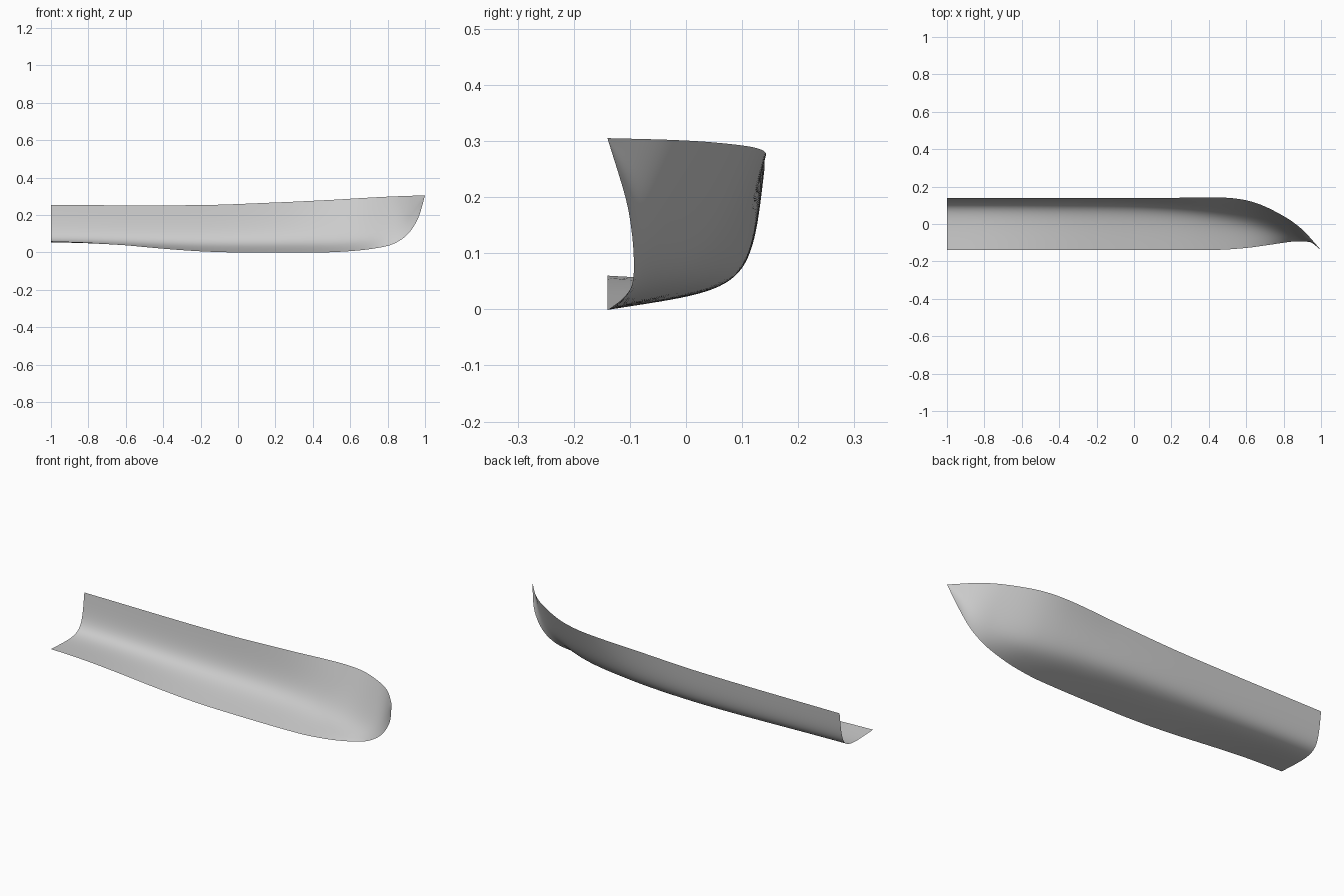
import bpy
import bmesh
from mathutils import Vector

default_cube = bpy.data.objects.get("Cube")
if default_cube:
    bpy.data.objects.remove(default_cube, do_unlink=True)


def make_material(name, colour):
    material = bpy.data.materials.new(name)
    material.use_nodes = True
    material.diffuse_color = colour
    shader = material.node_tree.nodes["Principled BSDF"]
    shader.inputs["Base Color"].default_value = colour
    return material


def smooth_track(points, x):
    """Evaluate a smooth curve through (x, y, z) guide points at one station."""
    last = len(points) - 1

    def slope(index):
        before, after = points[max(index - 1, 0)], points[min(index + 1, last)]
        return (after - before) / (after.x - before.x)

    index = 0
    while index < last - 1 and x > points[index + 1].x:
        index += 1
    start, end = points[index], points[index + 1]
    span = end.x - start.x
    t = (x - start.x) / span
    blend = t * t * (3 - 2 * t)
    leave = t * (1 - t) ** 2 * span
    arrive = t * t * (t - 1) * span
    place = start.lerp(end, blend) + slope(index) * leave + slope(index + 1) * arrive
    place.x = x
    return place


def guide(*points):
    return [Vector(point) for point in points]


# Guide lines running from the stern to the bow
keel_line = guide((-1, -.14, .06), (-.8, -.14, .053), (-.6, -.14, .038),
                  (-.4, -.14, .02), (-.2, -.14, .006), (0, -.14, 0),
                  (.45, -.138, 0), (.6, -.128, .007), (.7, -.115, .017),
                  (.8, -.1, .035), (.85, -.094, .055), (.9, -.093, .09),
                  (.94, -.097, .14), (.97, -.108, .2), (1, -.14, .305))
bilge_line = guide((-1, .115, .045), (-.4, .115, .035), (0, .11, .035),
                   (.3, .085, .04), (.6, .025, .055), (.8, -.04, .11),
                   (.9, -.07, .18), (1, -.14, .305))
sheer_line = guide((-1, .14, .253), (-.2, .14, .253), (.2, .14, .267),
                   (.5, .14, .281), (.65, .113, .29), (.8, .042, .298),
                   (.9, -.03, .302), (1, -.14, .305))

STATIONS = 96
RIBS = 28


# Hull side: curved sections lofted between the keel and the sheer
def build_hull_side(material):
    bm = bmesh.new()
    sections = []
    for station in range(STATIONS):
        u = station / STATIONS
        x = 1 - 2 * (1 - u) ** 1.5
        keel, bilge, sheer = (smooth_track(line, x)
                              for line in (keel_line, bilge_line, sheer_line))
        section = []
        for rib in range(RIBS + 1):
            t = rib / RIBS
            s = 1 - t
            place = keel * s ** 3 + bilge * (3 * s * t) + sheer * t ** 3
            section.append(bm.verts.new(place))
        sections.append(section)

    for near, far in zip(sections, sections[1:]):
        for rib in range(RIBS):
            bm.faces.new((near[rib], near[rib + 1], far[rib + 1], far[rib]))

    # Bow tip closes the last section
    tip = bm.verts.new(keel_line[-1])
    for low, high in zip(sections[-1], sections[-1][1:]):
        bm.faces.new((low, high, tip))

    for face in bm.faces:
        face.smooth = True
    mesh = bpy.data.meshes.new("hull_side")
    bm.to_mesh(mesh)
    bm.free()
    mesh.materials.append(material)
    hull = bpy.data.objects.new("hull_side", mesh)
    bpy.context.collection.objects.link(hull)
    return hull


build_hull_side(make_material("plain grey", (.6, .6, .6, 1)))
